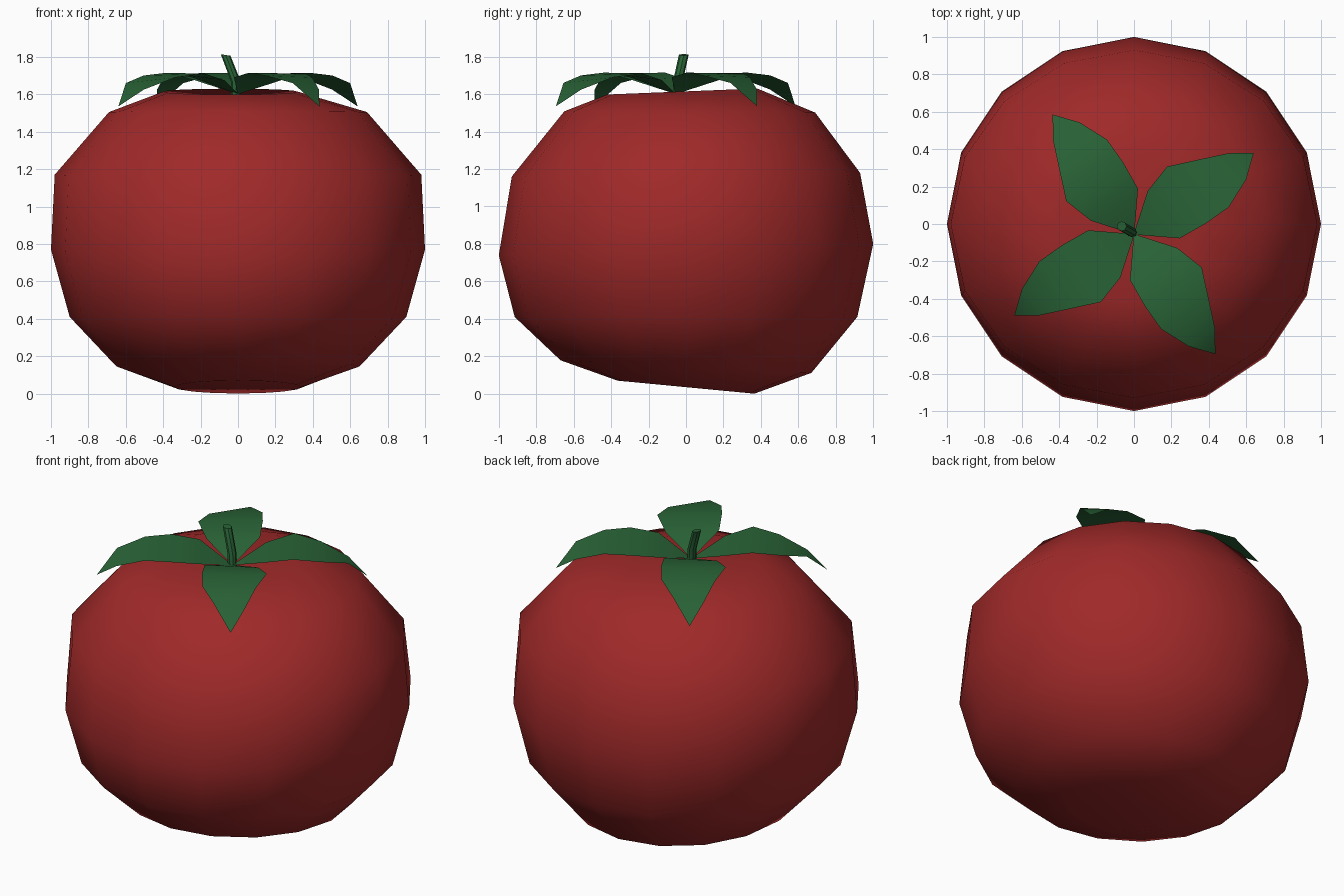
import bpy
import math
from mathutils import Matrix, Vector

if "Cube" in bpy.data.objects:
    bpy.data.objects.remove(bpy.data.objects["Cube"])


def material(name, rgb):
    m = bpy.data.materials.new(name)
    m.diffuse_color = (*rgb, 1)
    m.use_nodes = True
    m.node_tree.nodes["Principled BSDF"].inputs["Base Color"].default_value = m.diffuse_color
    return m


RED = material("tomato red", (0.35, 0.022, 0.022))
GREEN = material("leaf green", (0.022, 0.125, 0.037))


def build(name, verts, faces, mat, smooth=True):
    me = bpy.data.meshes.new(name)
    me.from_pydata(verts, [], faces)
    me.materials.append(mat)
    for p in me.polygons:
        p.use_smooth = smooth
    me.update()
    ob = bpy.data.objects.new(name, me)
    bpy.context.collection.objects.link(ob)
    return ob


def loft(rings, bottom=None, top=None):
    """Skin a stack of equal rings; end with a pole point or a flat cap."""
    n = len(rings[0])
    verts = [v for r in rings for v in r]
    faces = [(k * n + i, k * n + (i + 1) % n, (k + 1) * n + (i + 1) % n, (k + 1) * n + i)
             for k in range(len(rings) - 1) for i in range(n)]
    last = (len(rings) - 1) * n
    if bottom:
        verts.append(bottom)
        faces += [(len(verts) - 1, (i + 1) % n, i) for i in range(n)]
    else:
        faces.append(tuple(reversed(range(n))))
    if top:
        verts.append(top)
        faces += [(len(verts) - 1, last + i, last + (i + 1) % n) for i in range(n)]
    else:
        faces.append(tuple(range(last, last + n)))
    return verts, faces


# Fruit: slightly uneven 16-sided rings (rx, ry, cx, cy, z, tilt in y)
PROFILE = [
    (0.34, 0.365, 0.0, 0.0, 0.035, -0.095),
    (0.65, 0.67, 0.0, 0.0, 0.145, -0.05),
    (0.90, 0.915, 0.0, 0.0, 0.41, 0.0),
    (1.0, 1.0, 0.0, 0.0, 0.77, 0.03),
    (0.98, 0.93, 0.0, 0.0, 1.17, 0.01),
    (0.69, 0.67, 0.0, 0.02, 1.505, -0.005),
    (0.36, 0.40, -0.04, -0.02, 1.615, 0.04),
]
rings = []
for rx, ry, cx, cy, z, tilt in PROFILE:
    ring = []
    for i in range(16):
        a = i * math.tau / 16
        y = cy + ry * math.sin(a)
        ring.append((cx + rx * math.cos(a), y, z + tilt * y))
    rings.append(ring)
build("fruit", *loft(rings, (0, 0, 0.035), (0, -0.05, 1.575)), RED)

# Leaves: stations along the leaf (distance, left, right, left z, right z)
LEAF = [
    (0.01, 0.01, -0.01, 1.605, 1.605),
    (0.19, 0.15, -0.155, 1.675, 1.69),
    (0.35, 0.20, -0.168, 1.71, 1.715),
    (0.50, 0.14, -0.165, 1.69, 1.70),
    (0.66, 0.075, -0.095, 1.625, 1.66),
]
for k in range(4):
    turn = Matrix.Rotation(math.atan2(0.435, 0.64) + k * math.pi / 2, 3, 'Z')
    pts = []
    for u, l, r, zl, zr in LEAF:
        pts += [(u, l, zl), (u, r, zr)]
    pts.append((0.774, 0, 1.535))
    verts = [turn @ Vector(p) + Vector((0, -0.055, 0)) for p in pts]
    faces = [(2 * i, 2 * i + 1, 2 * i + 3, 2 * i + 2) for i in range(4)] + [(8, 9, 10)]
    build(f"leaf_{k + 1}", verts, faces, GREEN)

# Stem: bent eight-sided stalk
PATH = [(-0.01, -0.045, 1.57), (-0.012, -0.043, 1.67), (-0.066, -0.012, 1.81)]
rings = []
for x, y, z in PATH:
    lean = 0.15 if z > 1.7 else 0.0
    rings.append([(x + 0.026 * math.cos(a), y + 0.026 * math.sin(a),
                   z - lean * 0.026 * math.cos(a))
                  for a in (i * math.tau / 8 for i in range(8))])
stem = build("stem", *loft(rings), GREEN)
bpy.context.view_layer.objects.active = stem
stem.select_set(True)
bpy.ops.object.shade_smooth_by_angle(angle=math.radians(40))
